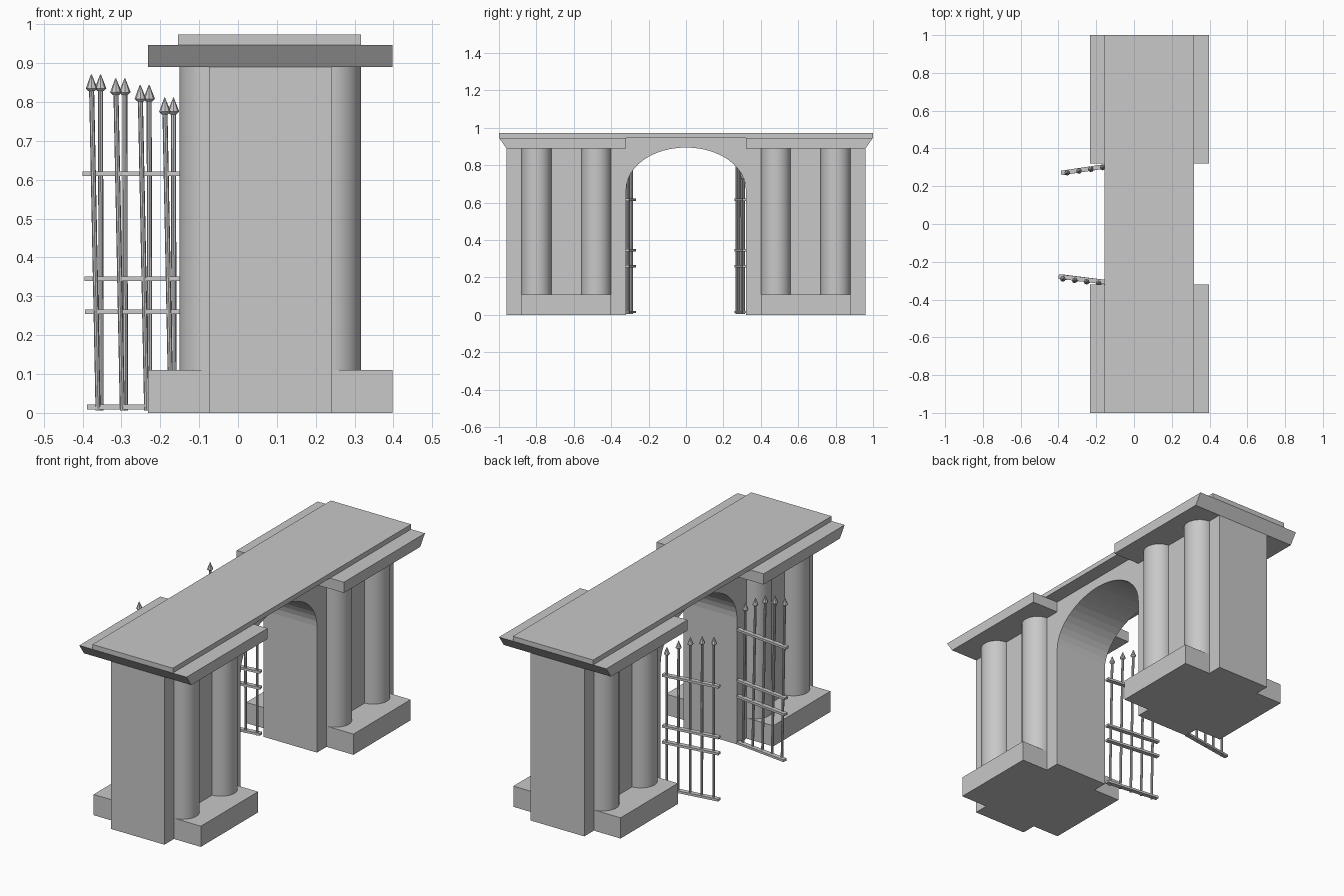
import bpy
import bmesh
import math
from mathutils import Matrix, Vector

cube = bpy.data.objects.get("Cube")
if cube:
    bpy.data.objects.remove(cube, do_unlink=True)

GREY = (0.58, 0.58, 0.58, 1.0)
stone = bpy.data.materials.new("stone grey")
stone.use_nodes = True
stone.diffuse_color = GREY
stone.node_tree.nodes["Principled BSDF"].inputs["Base Color"].default_value = GREY

X0, X1 = -0.075, 0.24          # wall faces
OPENING, WALL_END = 0.32, 0.96
BASE_TOP, COLUMN_TOP, SLAB_BOTTOM, SLAB_TOP = 0.11, 0.89, 0.947, 0.973


def finish(name, bm, smooth=False):
    bmesh.ops.recalc_face_normals(bm, faces=bm.faces)
    mesh = bpy.data.meshes.new(name)
    bm.to_mesh(mesh)
    bm.free()
    mesh.materials.append(stone)
    obj = bpy.data.objects.new(name, mesh)
    bpy.context.collection.objects.link(obj)
    if smooth:
        bpy.ops.object.select_all(action='DESELECT')
        obj.select_set(True)
        bpy.context.view_layer.objects.active = obj
        bpy.ops.object.shade_smooth_by_angle(angle=math.radians(35))
    return obj


def extrude_profile(name, points, x0, x1):
    """Extrude a (y, z) outline along x."""
    bm = bmesh.new()
    face = bm.faces.new([bm.verts.new((x0, y, z)) for y, z in points])
    out = bmesh.ops.extrude_face_region(bm, geom=[face])
    moved = [v for v in out["geom"] if isinstance(v, bmesh.types.BMVert)]
    bmesh.ops.translate(bm, verts=moved, vec=(x1 - x0, 0, 0))
    return finish(name, bm)


def box(name, x0, x1, y0, y1, z0, z1):
    return extrude_profile(name, [(y0, z0), (y1, z0), (y1, z1), (y0, z1)], x0, x1)


def add_rod(bm, start, end, r1, r2, sides):
    a, b = Vector(start), Vector(end)
    turn = (b - a).to_track_quat('Z', 'Y').to_matrix().to_4x4()
    bmesh.ops.create_cone(bm, cap_ends=True, segments=sides, radius1=r1, radius2=r2,
                          depth=(b - a).length,
                          matrix=Matrix.Translation((a + b) / 2) @ turn)


# Wall with an elliptical archway
spring, rise, steps = 0.67, 0.225, 24
arch = [(OPENING * math.cos(math.pi * i / steps), spring + rise * math.sin(math.pi * i / steps))
        for i in range(steps + 1)]
outline = [(-WALL_END, 0), (-WALL_END, SLAB_BOTTOM), (WALL_END, SLAB_BOTTOM),
           (WALL_END, 0), (OPENING, 0)] + arch + [(-OPENING, 0)]
extrude_profile("arch_wall", outline, X0, X1)

# Roof slab over the full length
box("roof_slab", -0.155, 0.317, -1, 1, SLAB_BOTTOM, SLAB_TOP)

for side, label in ((-1, "front"), (1, "back")):
    # Cornice block with a sloping outer end
    extrude_profile(label + "_cornice",
                    [(side * OPENING, COLUMN_TOP), (side * WALL_END, COLUMN_TOP),
                     (side, SLAB_BOTTOM), (side * OPENING, SLAB_BOTTOM)], -0.232, 0.398)
    # Plinth projecting on both faces of the pier
    for part, x0, x1 in (("left", X1, 0.398), ("right", -0.232, X0)):
        y0, y1 = sorted((side * 0.40, side * 0.88))
        box(f"{label}_{part}_plinth", x0, x1, y0, y1, 0, BASE_TOP)
        # Pair of engaged columns
        x = X1 - 0.004 if part == "left" else X0 + 0.004
        for n, y in enumerate((0.48, 0.80)):
            bm = bmesh.new()
            add_rod(bm, (x, side * y, BASE_TOP), (x, side * y, COLUMN_TOP), 0.08, 0.08, 32)
            finish(f"{label}_{part}_column_{n + 1}", bm, smooth=True)


def gate_leaf(label, side, tip, y_tip, slope, lean, first_bar, offset):
    """Railed leaf swung open, with spear-topped bars rising to the free end."""
    def y_at(x):
        return side * (y_tip + slope * (x - tip))

    # Flat rails
    bm = bmesh.new()
    for z in (0.015, 0.26, 0.345, 0.615):
        a = Vector((tip + lean * (z - 0.615), y_at(tip), z))
        b = Vector((-0.085, y_at(-0.085), z))
        mid, run = (a + b) / 2, b - a
        place = (Matrix.Translation(mid) @ Matrix.Rotation(math.atan2(run.y, run.x), 4, 'Z')
                 @ Matrix.Diagonal((run.length, 0.024, 0.012, 1)))
        bmesh.ops.create_cube(bm, size=1, matrix=place)
    finish(label + "_gate_rails", bm)

    # Bars and spear heads
    bars, heads = bmesh.new(), bmesh.new()
    for n, top in enumerate((0.871, 0.861, 0.844, 0.811, 0.765)):
        x = first_bar + 0.0625 * n
        y = y_at(x) + side * offset
        foot, neck, head, point = [(x + lean * z, y, z)
                                   for z in (0.006, top - 0.043, top - 0.036, top)]
        add_rod(bars, foot, neck, 0.0065, 0.0065, 8)
        add_rod(heads, neck, head, 0.008, 0.015, 8)
        add_rod(heads, head, point, 0.015, 0.001, 8)
    finish(label + "_gate_bars", bars, smooth=True)
    finish(label + "_gate_spear_heads", heads)


gate_leaf("front", -1, -0.399, 0.278, 0.12, -0.02, -0.36, 0.008)
gate_leaf("back", 1, -0.386, 0.27, 0.15, -0.002, -0.352, -0.004)
